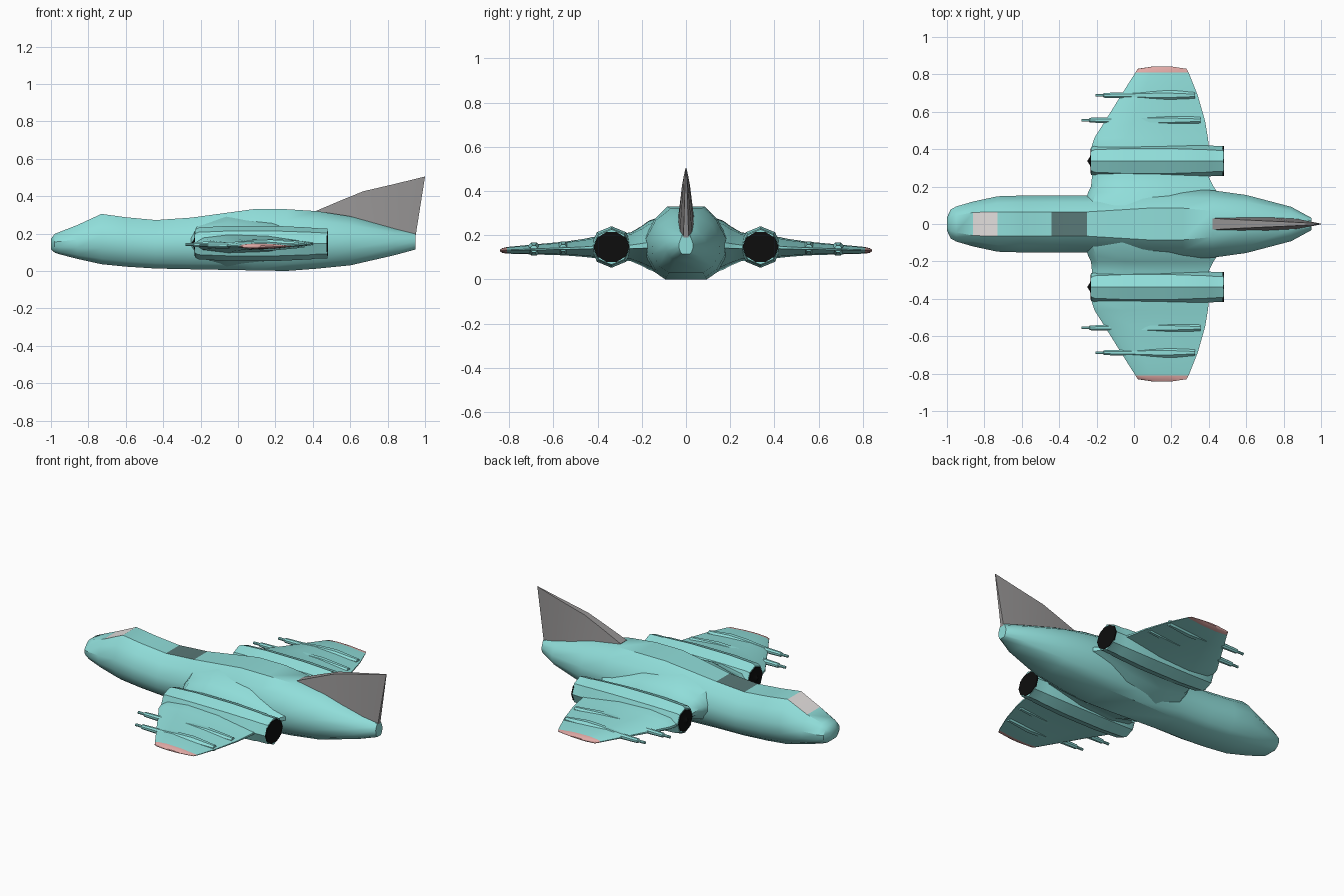
import bpy, bmesh, math

if "Cube" in bpy.data.objects:
    bpy.data.objects.remove(bpy.data.objects["Cube"])


def material(name, rgb):
    m = bpy.data.materials.new(name)
    m.diffuse_color = (*rgb, 1)
    m.use_nodes = True
    m.node_tree.nodes["Principled BSDF"].inputs["Base Color"].default_value = m.diffuse_color
    return m


TEAL = material("teal paint", (0.28, 0.73, 0.70))
GREY = material("fin grey", (0.30, 0.29, 0.29))
GLASS = material("pale canopy", (0.76, 0.73, 0.72))
DARK = material("dark panel", (0.10, 0.19, 0.185))
BLACK = material("engine black", (0.004, 0.004, 0.004))
PINK = material("wingtip pink", (0.75, 0.40, 0.38))


def loft(name, rings, mats, rule=None, angle=35):
    """Skin a list of equal closed rings, cap both ends; rule(i, j) picks the material."""
    bm = bmesh.new()
    rows = [[bm.verts.new(p) for p in r] for r in rings]
    n = len(rows[0])
    for i in range(len(rows) - 1):
        for j in range(n):
            k = (j + 1) % n
            f = bm.faces.new((rows[i][j], rows[i][k], rows[i + 1][k], rows[i + 1][j]))
            f.material_index = rule(i, j) if rule else 0
    bm.faces.new(rows[0])
    end = bm.faces.new(rows[-1])
    end.material_index = rule(len(rows) - 2, 0) if rule else 0
    bmesh.ops.recalc_face_normals(bm, faces=bm.faces)
    me = bpy.data.meshes.new(name)
    bm.to_mesh(me)
    bm.free()
    for m in mats:
        me.materials.append(m)
    ob = bpy.data.objects.new(name, me)
    bpy.context.collection.objects.link(ob)
    bpy.ops.object.select_all(action='DESELECT')
    ob.select_set(True)
    bpy.context.view_layer.objects.active = ob
    bpy.ops.object.shade_smooth_by_angle(angle=math.radians(angle))
    return ob


def lathe_x(name, profile, y, z, n, mat, zscale=1.0, turn=0.0, angle=35):
    """Round part along x from (x, radius) pairs."""
    rings = [[(x, y + r * math.sin(turn + 2 * math.pi * k / n),
               z + zscale * r * math.cos(turn + 2 * math.pi * k / n)) for k in range(n)]
             for x, r in profile]
    return loft(name, rings, [mat], angle=angle)


# Fuselage: x, half width, half width of roof strip, top, bottom
stations = [
    (-1.0, .035, .018, .172, .115), (-.98, .078, .036, .198, .098),
    (-.95, .094, .045, .21, .088), (-.86, .120, .062, .245, .065),
    (-.73, .148, .065, .305, .036), (-.60, .152, .065, .287, .023),
    (-.44, .153, .065, .272, .013), (-.25, .153, .065, .285, .009),
    (.08, .180, .085, .330, .003), (.26, .187, .085, .330, .0),
    (.42, .180, .070, .320, .012), (.60, .155, .042, .292, .030),
    (.84, .092, .032, .225, .085), (.95, .032, .018, .197, .115)]


def body_ring(x, w, t, top, bot):
    h = top - bot
    half = [(t, top), (.76 * w, top - .17 * h), (w, top - .43 * h),
            (.97 * w, bot + .32 * h), (.78 * w, bot + .11 * h), (.5 * w, bot)]
    return [(x, y, z) for y, z in half] + [(x, -y, z) for y, z in reversed(half)]


def body_paint(i, j):
    if j == 11 and i == 3:      # windscreen on roof strip
        return 1
    if j == 11 and i == 6:      # dark dorsal panel
        return 2
    return 0


loft("fuselage", [body_ring(*s) for s in stations], [TEAL, GLASS, DARK], body_paint)

# Tail fin: base x, z, half width; top x, z, half width
fin = [(.42, .28, .036, .42, .322, .030), (.60, .25, .040, .54, .373, .024),
       (.72, .22, .038, .67, .426, .018), (.86, .19, .030, .85, .468, .010),
       (.95, .19, .012, 1.0, .505, .002)]
loft("tail_fin", [[(a, -w, z), (a, w, z), (b, v, u), (b, -v, u)]
                  for a, z, w, b, u, v in fin], [GREY], angle=30)

# Wing sections: y, leading x, trailing x, centre z, thickness
wing = [(.10, -.27, .47, .155, .27), (.17, -.245, .445, .155, .22),
        (.20, -.23, .425, .152, .18), (.25, -.225, .40, .148, .13),
        (.42, -.225, .40, .145, .095), (.46, -.212, .395, .143, .082),
        (.55, -.155, .38, .14, .062), (.69, -.068, .34, .136, .045),
        (.81, .008, .292, .132, .030), (.83, .02, .28, .131, .022),
        (.842, .10, .20, .131, .008)]
foil = [(0, .15), (.06, .65), (.28, 1), (.62, .85), (1, .12)]


def wing_ring(s, y, a, b, z, t):
    up = [(a + c * (b - a), s * y, z + h * t / 2) for c, h in foil]
    low = [(a + c * (b - a), s * y, z - h * t / 2) for c, h in reversed(foil)]
    return up + low


for s, side in ((-1, "right"), (1, "left")):
    loft(side + "_wing", [wing_ring(s, *w) for w in wing], [TEAL, PINK],
         lambda i, j: 1 if i >= 8 else 0)

    # Engine nacelle with black intake cone and exhaust plate
    y, z = s * .337, .147
    lathe_x(side + "_nacelle", [(-.23, .074), (-.21, .085), (-.05, .094), (.2, .094),
                                (.39, .085), (.40, .082), (.478, .080)],
            y, z, 8, TEAL, turn=0)
    lathe_x(side + "_intake", [(-.229, .068), (-.233, .066), (-.234, .025), (-.248, .004)],
            y, z, 8, BLACK)
    lathe_x(side + "_exhaust", [(.474, .081), (.481, .081)], y, z, 10, BLACK,
            zscale=.87, turn=math.pi / 10)

    # Two gun pods faired into each wing
    for py, pz, shift, end, kind in ((.555, .142, 0, .355, "inner"),
                                     (.688, .138, .075, .325, "outer")):
        lathe_x(side + "_" + kind + "_gun_pod",
                [(-.282 + shift, .008), (-.24 + shift, .008), (-.236 + shift, .014),
                 (-.12 + shift, .017), (.0 + shift, .028), (.18, .032), (end, .017)],
                s * py, pz, 8, TEAL, turn=math.pi / 8)
